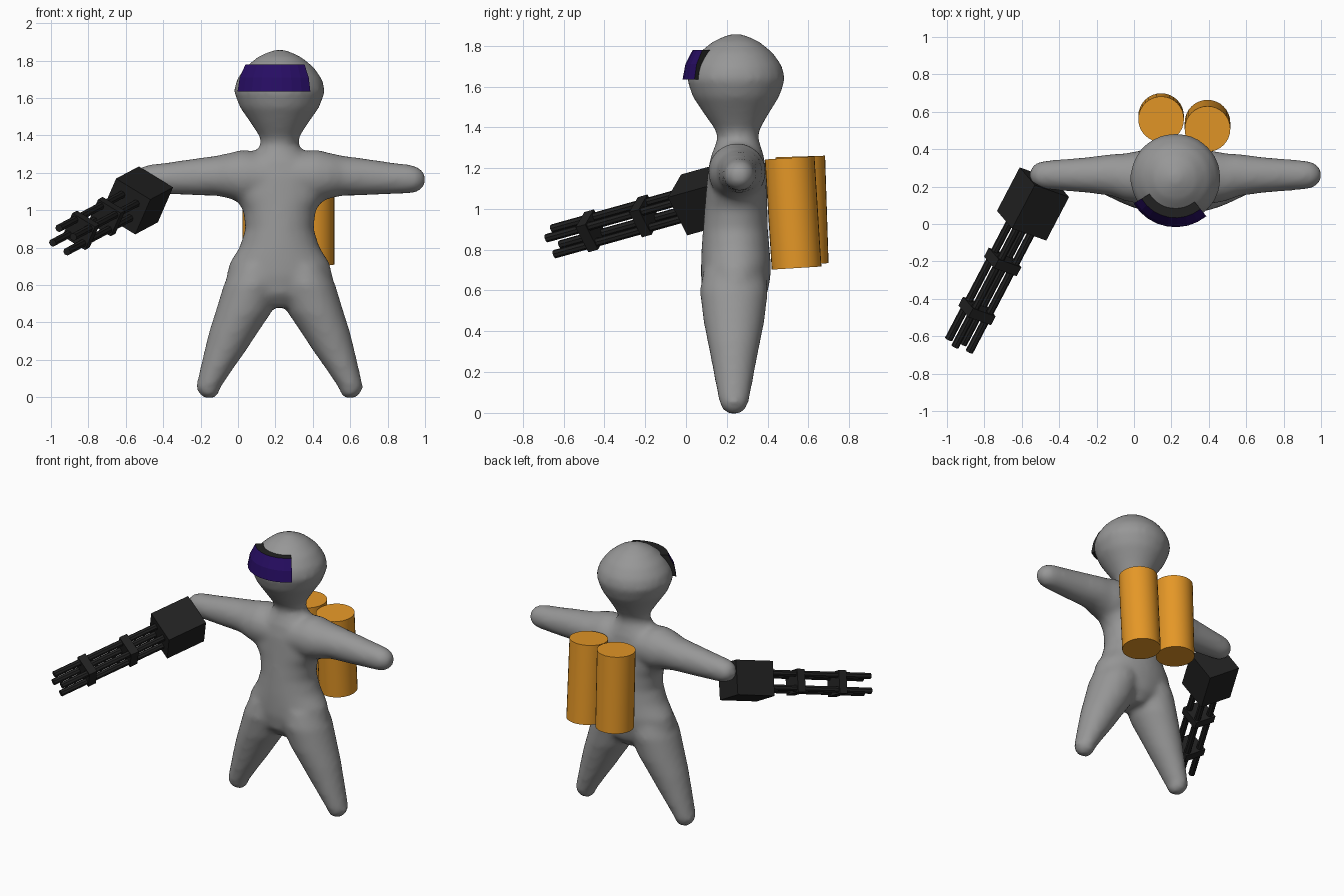
import bpy, bmesh, math
from mathutils import Vector, Matrix

if "Cube" in bpy.data.objects:
    bpy.data.objects.remove(bpy.data.objects["Cube"])

CX, CY = 0.222, 0.245


def material(name, rgb):
    m = bpy.data.materials.new(name)
    m.diffuse_color = (*rgb, 1)
    m.use_nodes = True
    m.node_tree.nodes["Principled BSDF"].inputs["Base Color"].default_value = m.diffuse_color
    return m


GREY = material("grey", (0.31, 0.31, 0.31))
ORANGE = material("orange", (0.78, 0.31, 0.02))
BLACK = material("black", (0.015, 0.015, 0.015))
PURPLE = material("purple", (0.02, 0.004, 0.125))


def make_object(name, bm, *mats):
    bmesh.ops.recalc_face_normals(bm, faces=bm.faces)
    me = bpy.data.meshes.new(name)
    bm.to_mesh(me)
    bm.free()
    for m in mats:
        me.materials.append(m)
    ob = bpy.data.objects.new(name, me)
    bpy.context.collection.objects.link(ob)
    return ob


def loft(bm, sections, place, n=24):
    """Closed tube of elliptical sections (position, centre, centre, radius, radius)."""
    rings = []
    for t, ca, cb, ra, rb in sections:
        rings.append([bm.verts.new(place(t, ca + ra * math.cos(2 * math.pi * i / n),
                                         cb + rb * math.sin(2 * math.pi * i / n)))
                      for i in range(n)])
    faces = [bm.faces.new(rings[0]), bm.faces.new(rings[-1])]
    for r, s in zip(rings, rings[1:]):
        for i in range(n):
            j = (i + 1) % n
            faces.append(bm.faces.new((r[i], r[j], s[j], s[i])))
    bmesh.ops.recalc_face_normals(bm, faces=faces)


# Body: torso with head, legs and arms, fused into one smooth skin
body = bmesh.new()
torso = [  # z, half width, half depth, depth centre
    (0.48, 0.05, 0.09, 0.24), (0.55, 0.20, 0.15, 0.24), (0.65, 0.285, 0.17, 0.243),
    (0.72, 0.267, 0.172, 0.245), (0.80, 0.215, 0.168, 0.243), (0.90, 0.183, 0.16, 0.242),
    (1.00, 0.195, 0.155, 0.245), (1.08, 0.25, 0.15, 0.247), (1.18, 0.26, 0.145, 0.25),
    (1.26, 0.20, 0.13, 0.252), (1.31, 0.13, 0.112, 0.254), (1.35, 0.10, 0.10, 0.255),
    (1.39, 0.105, 0.11, 0.252), (1.46, 0.15, 0.155, 0.247), (1.55, 0.213, 0.213, CY),
    (1.635, 0.245, 0.242, CY), (1.70, 0.229, 0.227, CY), (1.765, 0.183, 0.182, CY),
    (1.82, 0.115, 0.115, CY), (1.85, 0.05, 0.05, CY), (1.858, 0.015, 0.015, CY)]
loft(body, [(z, CX, cy, rx, ry) for z, rx, ry, cy in torso],
     lambda t, a, b: (a, b, t))

leg = [  # z, sideways distance from the middle, half width, half depth
    (-0.004, 0.375, 0.03, 0.03), (0.015, 0.378, 0.05, 0.055), (0.05, 0.382, 0.066, 0.072),
    (0.15, 0.337, 0.088, 0.092), (0.25, 0.29, 0.112, 0.11), (0.35, 0.245, 0.132, 0.13),
    (0.45, 0.195, 0.15, 0.15), (0.60, 0.142, 0.157, 0.168), (0.70, 0.12, 0.13, 0.15)]
arm = [  # distance from the middle, z, half depth, half height
    (0.0, 1.18, 0.14, 0.12), (0.2, 1.182, 0.142, 0.142), (0.27, 1.184, 0.128, 0.122),
    (0.34, 1.184, 0.113, 0.107), (0.45, 1.178, 0.098, 0.099), (0.6, 1.17, 0.085, 0.085),
    (0.7, 1.166, 0.077, 0.077), (0.74, 1.165, 0.067, 0.067), (0.765, 1.164, 0.047, 0.047),
    (0.78, 1.164, 0.022, 0.022)]
for side in (-1, 1):
    loft(body, [(z, d, 0.235, rx, ry) for z, d, rx, ry in leg],
         lambda t, a, b: (CX + side * a, b, t))
    loft(body, [(d, 0.262 if d > 0.3 else 0.25, z, ry, rz) for d, z, ry, rz in arm],
         lambda t, a, b: (CX + side * t, a, b))
body_ob = make_object("body", body, GREY)
fuse = body_ob.modifiers.new("fuse", 'REMESH')
fuse.mode = 'VOXEL'
fuse.voxel_size = 0.018
fuse.use_smooth_shade = True
blend = body_ob.modifiers.new("blend", 'SMOOTH')
blend.factor = 0.5
blend.iterations = 8

# Visor: curved band, purple outside and black on its edges
visor = bmesh.new()
levels = [(1.635, 0.262), (1.71, 0.248), (1.78, 0.212)]
STEPS, THICK = 8, 0.05
grid = []
for i in range(STEPS + 1):
    f = math.radians(-59 + 98 * i / STEPS)
    loop = levels + [(z, r - THICK) for z, r in reversed(levels)]
    grid.append([visor.verts.new((CX + r * math.sin(f), CY - r * math.cos(f), z))
                 for z, r in loop])
for g, h in zip(grid, grid[1:]):
    for k in range(6):
        m = (k + 1) % 6
        face = visor.faces.new((g[k], h[k], h[m], g[m]))
        face.material_index = 0 if k < 2 else 1
for end in (grid[0], grid[-1]):
    visor.faces.new(end).material_index = 1
make_object("visor", visor, PURPLE, BLACK)


def cylinder(bm, start, end, radius, sides):
    start, end = Vector(start), Vector(end)
    axis = end - start
    mat = Matrix.Translation((start + end) / 2) @ axis.to_track_quat('Z', 'Y').to_matrix().to_4x4()
    bmesh.ops.create_cone(bm, cap_ends=True, segments=sides, radius1=radius,
                          radius2=radius, depth=axis.length, matrix=mat)


# Back tanks, leaning slightly
for name, low, high in (("left_tank", (0.145, 0.577, 0.73), (0.145, 0.56, 1.257)),
                        ("right_tank", (0.393, 0.542, 0.71), (0.393, 0.508, 1.25))):
    bm = bmesh.new()
    cylinder(bm, low, high, 0.122, 32)
    tank = make_object(name, bm, ORANGE)
    bpy.context.view_layer.objects.active = tank
    tank.select_set(True)
    bpy.ops.object.shade_smooth_by_angle(angle=math.radians(30))
    tank.select_set(False)

# Rotary gun: local y runs along the barrels, rolled about that axis
d = Vector((-0.45, -0.86, -0.24)).normalized()
u = d.cross(Vector((0, 0, 1))).normalized()
v = u.cross(d)
roll = math.radians(31)
a = math.cos(roll) * u + math.sin(roll) * v
b = -math.sin(roll) * u + math.cos(roll) * v
gun = Matrix.Translation((-0.54, 0.107, 1.052)) @ Matrix((a, d, b)).transposed().to_4x4()


def gun_box(name, along, width, length):
    bm = bmesh.new()
    bmesh.ops.create_cube(bm, size=1, matrix=gun @ Matrix.Translation((0, along, 0))
                          @ Matrix.Diagonal((width, length, width, 1)))
    make_object(name, bm, BLACK)


gun_box("gun_housing", 0, 0.224, 0.27)
gun_box("rear_collar", 0.36, 0.148, 0.055)
gun_box("front_collar", 0.665, 0.148, 0.055)
barrels = bmesh.new()
for x in (-0.047, 0.047):
    for z in (-0.047, 0.047):
        cylinder(barrels, gun @ Vector((x, 0.1, z)), gun @ Vector((x, 0.88, z)), 0.021, 8)
make_object("gun_barrels", barrels, BLACK)
